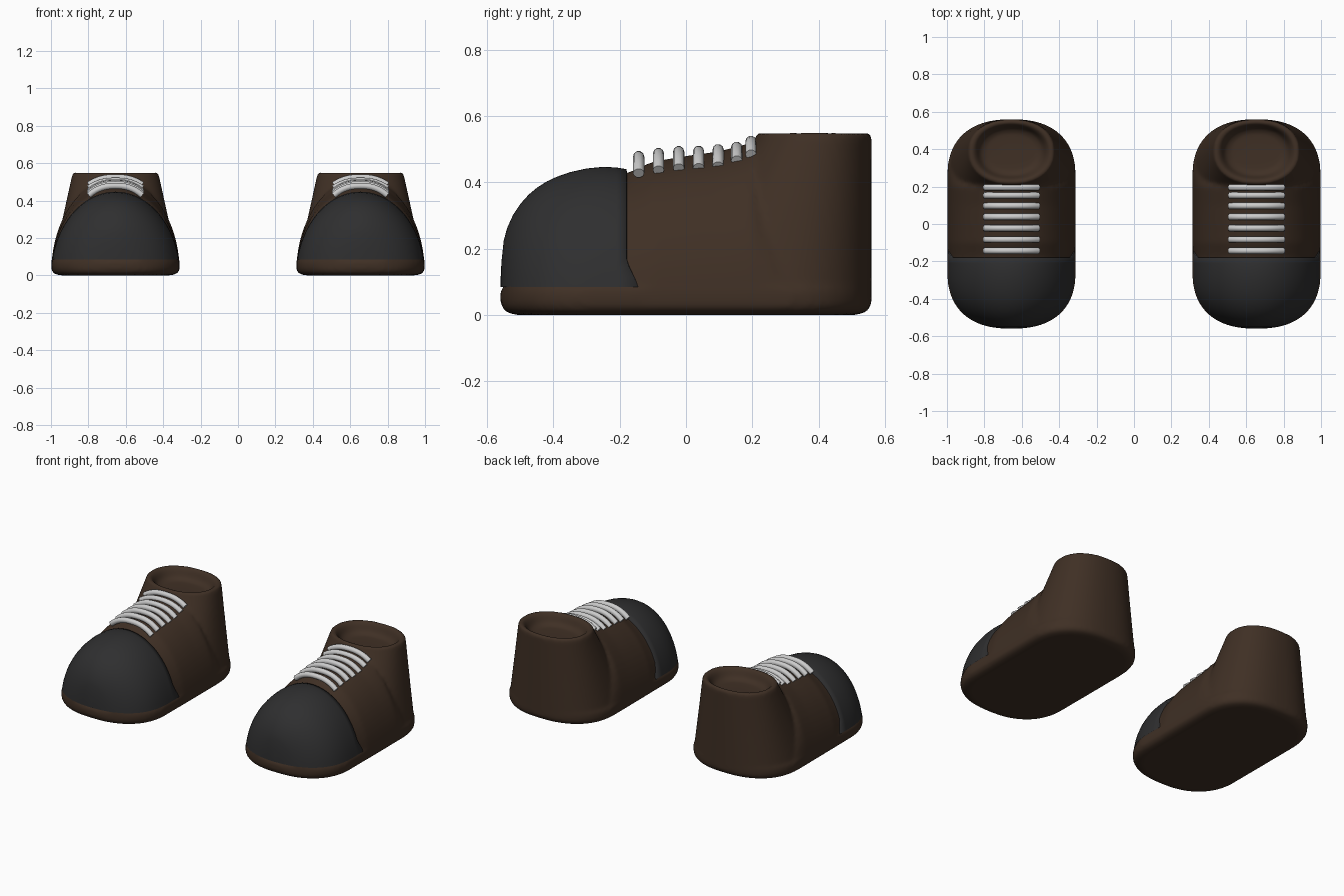
import bpy, bmesh, math

if "Cube" in bpy.data.objects:
    bpy.data.objects.remove(bpy.data.objects["Cube"])

HALF_W, END_Y, END_R = 0.343, 0.25, 0.31

# ridge line of the shoe upper: (y, height)
RIDGE = [(-.56, .1), (-.557, .16), (-.55, .225), (-.54, .262), (-.522, .302), (-.5, .335),
         (-.475, .363), (-.45, .384), (-.42, .403), (-.39, .417), (-.35, .431), (-.3, .442),
         (-.25, .447), (-.21, .445), (-.18, .44), (-.1, .463), (0, .48), (.1, .494),
         (.16, .51), (.2, .52), (.25, .44), (.3, .32), (.4, .2)]


def material(name, rgb):
    m = bpy.data.materials.new(name)
    m.diffuse_color = (*rgb, 1)
    m.use_nodes = True
    m.node_tree.nodes["Principled BSDF"].inputs["Base Color"].default_value = m.diffuse_color
    return m


BROWN = material("brown_leather", (.05, .029, .018))
BLACK = material("dark_rubber", (.028, .028, .029))
WHITE = material("lace_grey", (.6, .6, .6))


def half_width(y):
    d = max(0, (abs(y) - END_Y) / END_R)
    return HALF_W * max(0, 1 - d ** 2.4) ** (1 / 2.4)


def spow(v, e):
    return math.copysign(abs(v) ** e, v)


def oval(cy, rx, ry, z, n, count=64):
    pts = []
    for i in range(count):
        a = 2 * math.pi * i / count
        pts.append((rx * spow(math.cos(a), 2 / n), cy + ry * spow(math.sin(a), 2 / n), z))
    return pts


def sole_ring(inset, z):
    pts = []
    for x, y, _ in oval(0, HALF_W - inset, END_R - inset, 0, 2.4):
        pts.append((x, y + math.copysign(END_Y, y), z))
    return pts


def loft(bm, rings, closed=True, caps=True):
    loops = [[bm.verts.new(p) for p in r] for r in rings]
    n = len(rings[0])
    for a, b in zip(loops, loops[1:]):
        for i in range(n if closed else n - 1):
            j = (i + 1) % n
            bm.faces.new((a[i], a[j], b[j], b[i]))
    if caps:
        bm.faces.new(loops[0][::-1])
        bm.faces.new(loops[-1])


def finish(bm, name, mat, x):
    bmesh.ops.recalc_face_normals(bm, faces=bm.faces)
    for f in bm.faces:
        f.smooth = True
    me = bpy.data.meshes.new(name)
    bm.to_mesh(me)
    bm.free()
    me.materials.append(mat)
    ob = bpy.data.objects.new(name, me)
    ob.location.x = x
    bpy.context.collection.objects.link(ob)
    return ob


def shoe_body(name, x):
    bm = bmesh.new()
    # sole slab with rounded lower edge
    loft(bm, [sole_ring(i, z) for i, z in
              [(.05, 0), (.02, .006), (.005, .02), (0, .04), (0, .075), (.012, .088)]])
    # domed vamp and toe
    rings = []
    for y, h in RIDGE[3:]:
        k = .97 if y < -.17 else 1
        ring = []
        for i in range(33):
            a = math.pi * i / 32
            ring.append((half_width(y) * k * math.cos(a), y, .02 + (h * k - .02) * math.sin(a)))
        rings.append(ring)
    loft(bm, rings)
    # tapering heel and ankle with dished opening
    rings = []
    for i in range(11):
        t = i / 10
        rings.append(oval(.25 + .135 * t, .343 - .111 * t, .31 - .135 * t, .03 + .505 * t, 2.4 - .2 * t))
    for s, z in [(.98, .548), (.93, .552), (.86, .546), (.8, .53), (.75, .505), (.68, .487), (.55, .48), (.3, .478)]:
        rings.append(oval(.385, .232 * s, .175 * s, z, 2.2))
    loft(bm, rings)
    ob = finish(bm, name, BROWN, x)
    # fuse into one skin and soften the joins
    rm = ob.modifiers.new("fuse", 'REMESH')
    rm.mode = 'VOXEL'
    rm.voxel_size = .013
    rm.use_smooth_shade = True
    sm = ob.modifiers.new("soften", 'SMOOTH')
    sm.factor = .5
    sm.iterations = 4


def toe_cap(name, x):
    bm = bmesh.new()
    prof = [(y, h, 1) for y, h in RIDGE[:15]] + [(-.177, .44, .965)]
    rings = []
    for y, h, k in prof:
        a0 = math.asin(min(1, .085 / h))
        ring = []
        for i in range(41):
            a = a0 + (math.pi - 2 * a0) * i / 40
            z = h * k * math.sin(a)
            flare = .035 * max(0, min(1, (.16 - z) / .07)) if y > -.19 else 0
            ring.append((half_width(y) * k * 1.004 * math.cos(a), y + flare, z))
        rings.append(ring)
    loft(bm, rings, closed=False, caps=False)
    bmesh.ops.remove_doubles(bm, verts=bm.verts, dist=.0005)
    finish(bm, name, BLACK, x)


def lace(name, x, y, top, drop):
    cu = bpy.data.curves.new(name, 'CURVE')
    cu.dimensions = '3D'
    cu.bevel_depth = .017
    cu.bevel_resolution = 3
    cu.use_fill_caps = True
    sp = cu.splines.new('POLY')
    sp.points.add(16)
    for i, p in enumerate(sp.points):
        u = i / 8 - 1
        p.co = (.143 * u, y, top - .017 - drop * abs(u) ** 2.5, 1)
    sp.use_smooth = True
    cu.materials.append(WHITE)
    ob = bpy.data.objects.new(name, cu)
    ob.location.x = x
    bpy.context.collection.objects.link(ob)


LACES = [(-.143, .495), (-.083, .504), (-.022, .51), (.038, .511), (.097, .516), (.153, .523), (.196, .541)]

for side, x in (("left", .655), ("right", -.655)):
    shoe_body(side + "_shoe_body", x)
    toe_cap(side + "_toe_cap", x)
    for i, (y, top) in enumerate(LACES):
        lace(f"{side}_lace_{i + 1}", x, y, top, .05 if i < 5 else .04)
